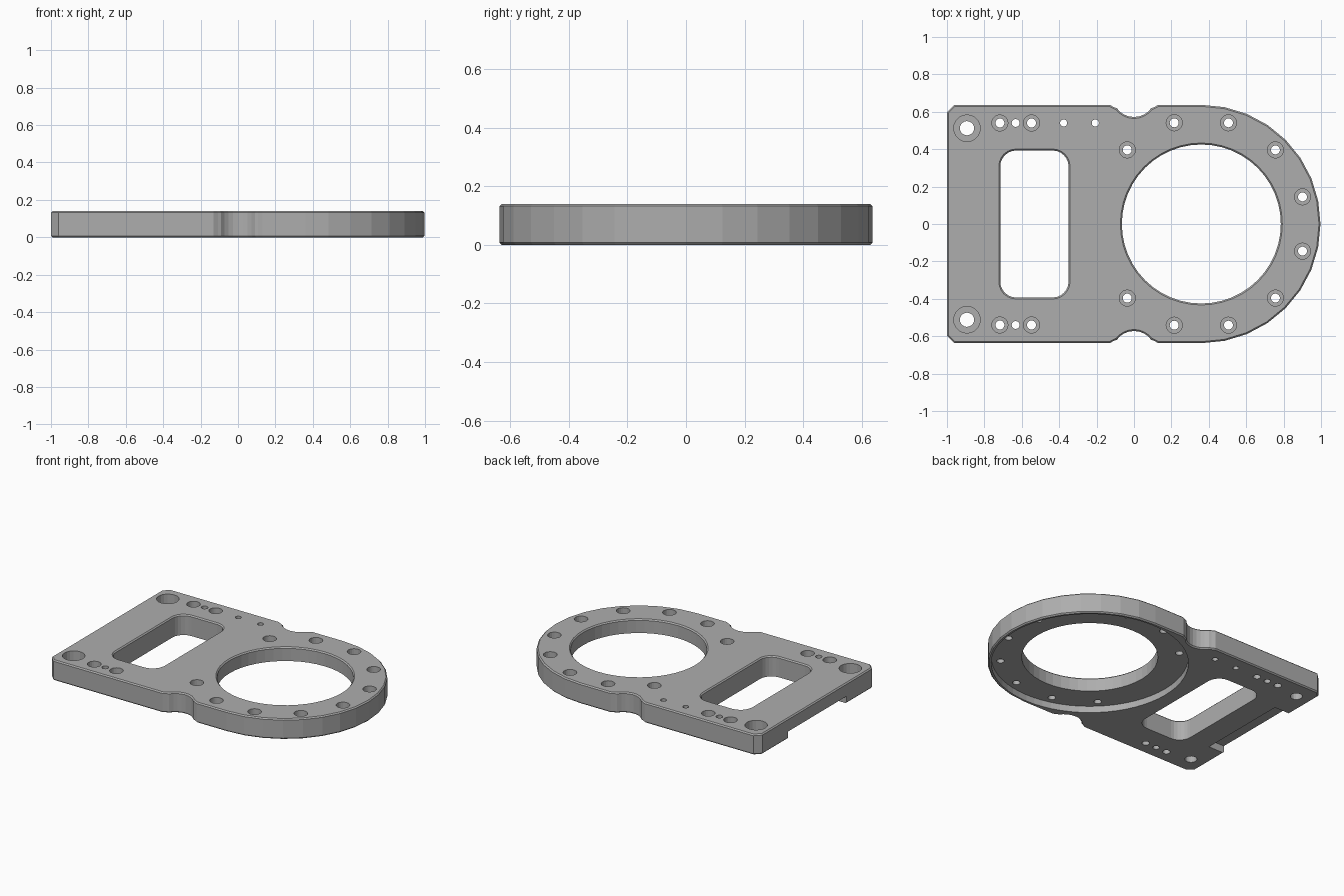
import bpy, bmesh
from math import cos, sin, pi, radians

cube = bpy.data.objects.get("Cube")
if cube:
    bpy.data.objects.remove(cube, do_unlink=True)

THICK = 0.14
RING_X = 0.36          # centre of the round end
EDGE = 0.008           # small edge chamfer

grey = bpy.data.materials.new("machined_grey")
grey.use_nodes = True
COLOUR = (0.42, 0.42, 0.42, 1)
grey.diffuse_color = COLOUR
grey.node_tree.nodes["Principled BSDF"].inputs["Base Color"].default_value = COLOUR


def arc(cx, cy, r, start, end, steps):
    angles = [radians(start + (end - start) * i / steps) for i in range(steps + 1)]
    return [(cx + r * cos(a), cy + r * sin(a)) for a in angles]


def circle(cx, cy, r, sides):
    return arc(cx, cy, r, 0, 360, sides)[:-1]


def rounded_rect(x0, x1, y, r):
    return (arc(x1 - r, y - r, r, 0, 90, 6) + arc(x0 + r, y - r, r, 90, 180, 6)
            + arc(x0 + r, r - y, r, 180, 270, 6) + arc(x1 - r, r - y, r, 270, 360, 6))


def loft(bm, layers):
    """Closed solid through (outline, z) layers, listed from bottom to top."""
    rings = [[bm.verts.new((x, y, z)) for x, y in pts] for pts, z in layers]
    n = len(rings[0])
    for a, b in zip(rings, rings[1:]):
        for i in range(n):
            j = (i + 1) % n
            bm.faces.new((a[i], a[j], b[j], b[i]))
    bm.faces.new(rings[0][::-1])
    bm.faces.new(rings[-1])


def make_object(name, bm):
    bmesh.ops.recalc_face_normals(bm, faces=bm.faces[:])
    mesh = bpy.data.meshes.new(name)
    bm.to_mesh(mesh)
    bm.free()
    mesh.materials.append(grey)
    obj = bpy.data.objects.new(name, mesh)
    bpy.context.collection.objects.link(obj)
    return obj


# Plate outline: round end, edge scallops and clipped corners
upper = arc(RING_X, 0, 0.637, 0, 90, 8)
upper += [(0.13, 0.637), (0.108, 0.625)]
upper += arc(0, 0.685, 0.113, -36, -144, 8)
upper += [(-0.108, 0.625), (-0.13, 0.637), (-0.96, 0.637), (-1, 0.597)]
lower = [(x, -y) for x, y in reversed(upper[1:])]

bm = bmesh.new()
loft(bm, [(upper + lower, 0), (upper + lower, THICK)])
plate = make_object("mounting_plate", bm)
bevel = plate.modifiers.new("edge_chamfer", 'BEVEL')
bevel.width = EDGE
bevel.segments = 1
bevel.limit_method = 'ANGLE'
bevel.angle_limit = radians(60)

# Underside: round seat and end slot
bm = bmesh.new()
loft(bm, [(circle(RING_X, 0, 0.615, 64), -0.1), (circle(RING_X, 0, 0.615, 64), 0.045)])
slot = [(-1.1, -0.32), (-0.88, -0.32), (-0.88, 0.32), (-1.1, 0.32)]
loft(bm, [(slot, -0.1), (slot, 0.05)])
seat_cutter = make_object("underside_cutter", bm)

# Openings and holes
bm = bmesh.new()
TOP = THICK + 0.05


def opening(outline, wide):
    loft(bm, [(outline, -0.15), (outline, THICK - EDGE), (wide, THICK), (wide, TOP)])


def hole(x, y, r, bore=None, depth=0.07):
    small = circle(x, y, r, 20)
    if bore:
        large = circle(x, y, bore, 20)
        loft(bm, [(small, -0.15), (small, THICK - depth), (large, THICK - depth), (large, TOP)])
    else:
        loft(bm, [(small, -0.15), (small, TOP)])


opening(circle(RING_X, 0, 0.425, 48), circle(RING_X, 0, 0.433, 48))
opening(rounded_rect(-0.715, -0.35, 0.393, 0.085), rounded_rect(-0.723, -0.342, 0.401, 0.093))
for side in (-1, 1):
    for angle in range(15, 136, 30):
        a = radians(angle)
        hole(RING_X + 0.56 * cos(a), side * 0.56 * sin(a), 0.024, 0.043)
    for x in (-0.717, -0.548):
        hole(x, side * 0.54, 0.024, 0.043)
    hole(-0.633, side * 0.54, 0.021)
    hole(-0.893, side * 0.512, 0.038, 0.071)
for x in (-0.376, -0.207):
    hole(x, 0.54, 0.019)
hole_cutter = make_object("hole_cutter", bm)

# Cut the plate and drop the cutters
for cutter in (seat_cutter, hole_cutter):
    cutter.hide_render = True
    mod = plate.modifiers.new(cutter.name, 'BOOLEAN')
    mod.operation = 'DIFFERENCE'
    mod.solver = 'EXACT'
    mod.object = cutter
bpy.context.view_layer.objects.active = plate
plate.select_set(True)
for mod in list(plate.modifiers):
    bpy.ops.object.modifier_apply(modifier=mod.name)
for cutter in (seat_cutter, hole_cutter):
    bpy.data.objects.remove(cutter, do_unlink=True)
